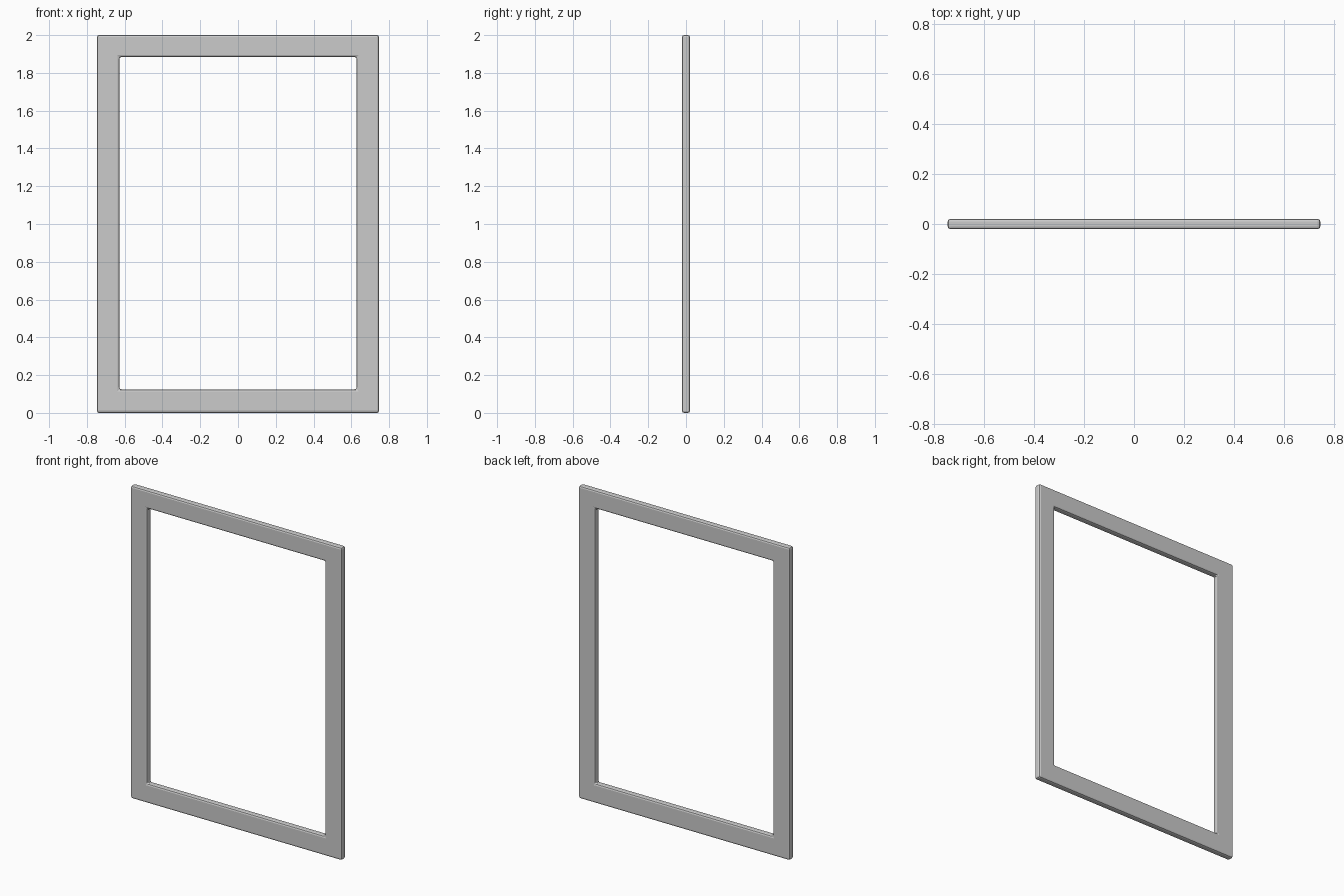
import bpy, bmesh

if "Cube" in bpy.data.objects:
    bpy.data.objects.remove(bpy.data.objects["Cube"])

W, H, T = 0.747, 2.0, 0.021      # half width, height, half depth
IW, IZ0, IZ1 = 0.628, 0.125, 1.884  # opening half width, bottom, top
BEVEL = 0.011


def rect(bm, hw, z0, z1, y):
    return [bm.verts.new((x, y, z)) for x, z in ((-hw, z0), (hw, z0), (hw, z1), (-hw, z1))]


# Rectangular frame: four closed loops bridged into a ring
bm = bmesh.new()
loops = [rect(bm, W, 0, H, -T), rect(bm, IW, IZ0, IZ1, -T),
         rect(bm, IW, IZ0, IZ1, T), rect(bm, W, 0, H, T)]
for a, b in zip(loops, loops[1:] + loops[:1]):
    for i in range(4):
        j = (i + 1) % 4
        bm.faces.new((a[i], a[j], b[j], b[i]))
bmesh.ops.recalc_face_normals(bm, faces=bm.faces)
mesh = bpy.data.meshes.new("frame")
bm.to_mesh(mesh)
bm.free()
frame = bpy.data.objects.new("frame", mesh)
bpy.context.collection.objects.link(frame)

# Small chamfer on every sharp edge, including the opening's corners
bevel = frame.modifiers.new("edge_bevel", 'BEVEL')
bevel.width = BEVEL
bevel.segments = 2
bevel.limit_method = 'ANGLE'
